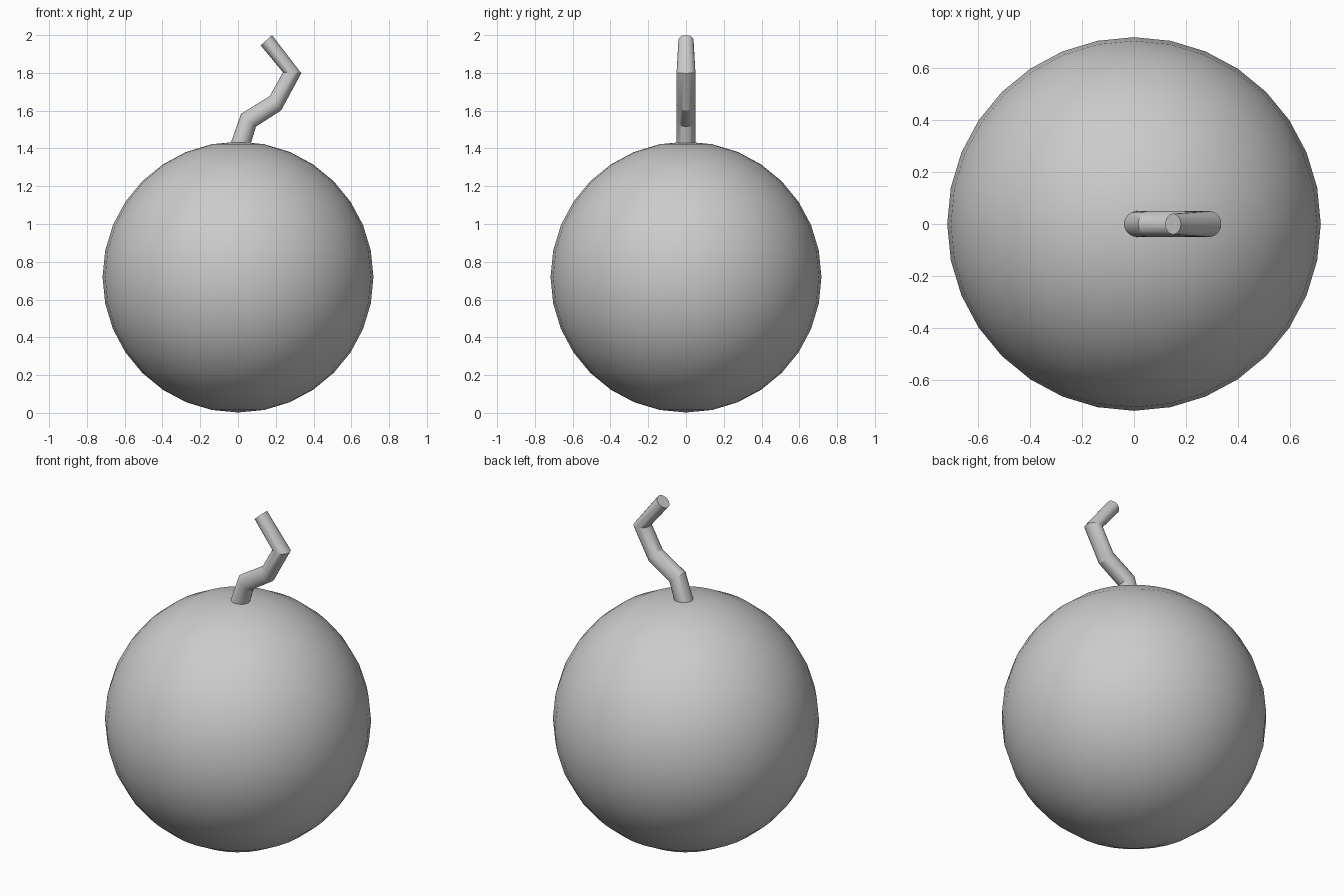
import bpy, bmesh, math
from mathutils import Vector

if "Cube" in bpy.data.objects:
    bpy.data.objects.remove(bpy.data.objects["Cube"])

# Round body
R = 0.717
bpy.ops.mesh.primitive_uv_sphere_add(segments=32, ring_count=16, radius=R, location=(0, 0, R + 0.002))
body = bpy.context.object
body.name = "round_body"
bpy.ops.object.shade_smooth()

# Bent fuse: each ring is given by its left and right points in the xz plane, plus its depth radius
rings = [((-0.052, 1.39), (0.048, 1.36), 0.05),
         ((0.016, 1.583), (0.095, 1.516), 0.05),
         ((0.169, 1.678), (0.228, 1.601), 0.05),
         ((0.238, 1.803), (0.335, 1.798), 0.05),
         ((0.120, 1.946), (0.180, 2.0), 0.04)]
SIDES = 24
bm = bmesh.new()
loops = []
for (xl, zl), (xr, zr), r in rings:
    centre = Vector(((xl + xr) / 2, 0, (zl + zr) / 2))
    across = Vector((xr - xl, 0, zr - zl)) / 2
    depth = Vector((0, r, 0))
    loops.append([bm.verts.new(centre + across * math.cos(a) + depth * math.sin(a))
                  for a in (2 * math.pi * i / SIDES for i in range(SIDES))])
for lo, hi in zip(loops, loops[1:]):
    for i in range(SIDES):
        j = (i + 1) % SIDES
        bm.faces.new((lo[i], lo[j], hi[j], hi[i]))
bm.faces.new(loops[0][::-1])
bm.faces.new(loops[-1])
bmesh.ops.recalc_face_normals(bm, faces=bm.faces[:])
mesh = bpy.data.meshes.new("fuse")
bm.to_mesh(mesh)
bm.free()
fuse = bpy.data.objects.new("fuse", mesh)
bpy.context.collection.objects.link(fuse)
bpy.ops.object.select_all(action='DESELECT')
fuse.select_set(True)
bpy.context.view_layer.objects.active = fuse
bpy.ops.object.shade_smooth_by_angle(angle=math.radians(25))
